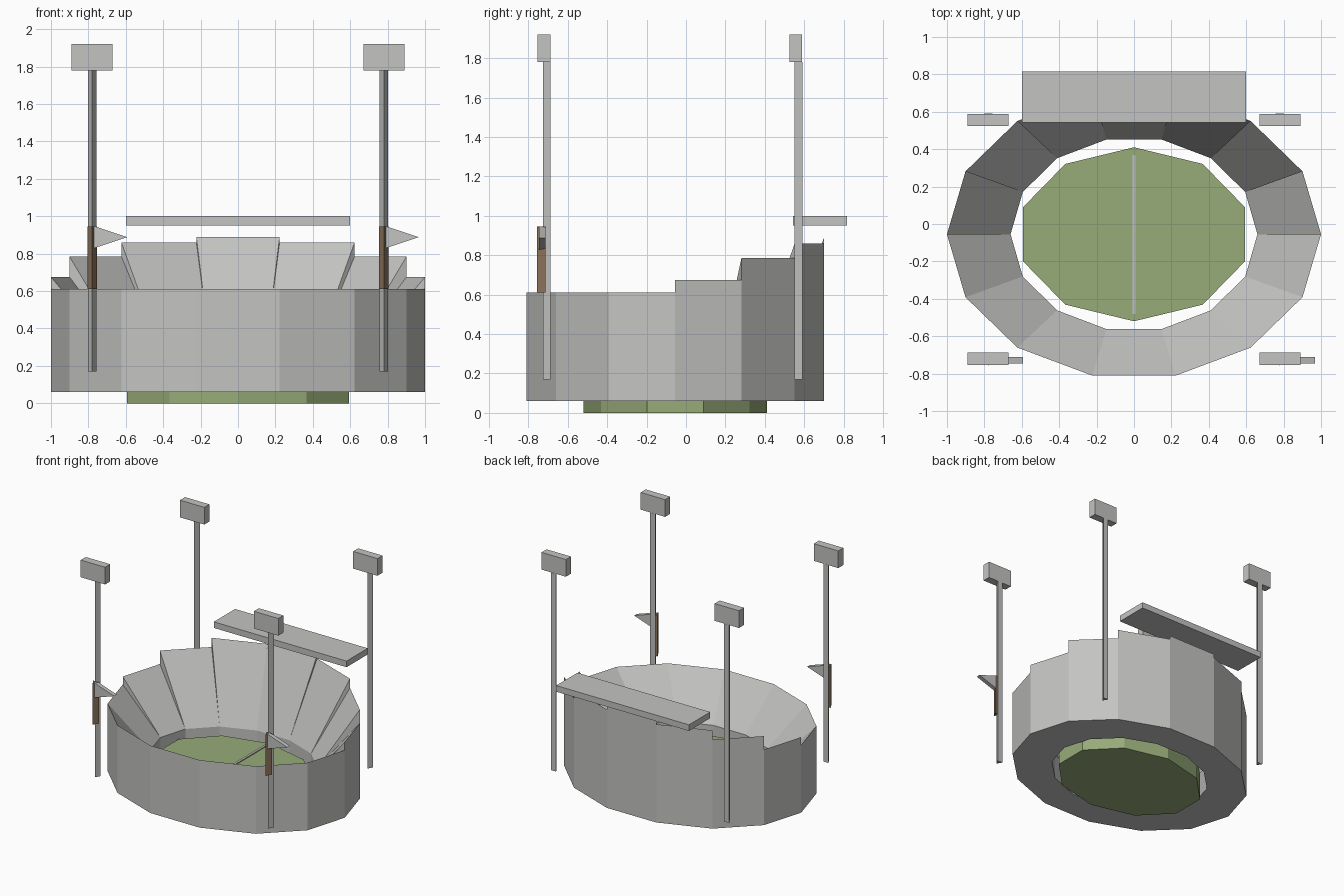
import bpy, bmesh, math

if "Cube" in bpy.data.objects:
    bpy.data.objects.remove(bpy.data.objects["Cube"])


def material(name, rgb):
    m = bpy.data.materials.new(name)
    m.diffuse_color = (*rgb, 1)
    m.use_nodes = True
    m.node_tree.nodes["Principled BSDF"].inputs["Base Color"].default_value = m.diffuse_color
    return m


GREY = material("concrete_grey", (0.55, 0.55, 0.54))
GREEN = material("grass_green", (0.31, 0.41, 0.19))
BROWN = material("wood_brown", (0.275, 0.18, 0.11))
CY = -0.055  # centre of the oval in y


def finish(name, bm, mat):
    bmesh.ops.recalc_face_normals(bm, faces=bm.faces)
    me = bpy.data.meshes.new(name)
    bm.to_mesh(me)
    bm.free()
    me.materials.append(mat)
    ob = bpy.data.objects.new(name, me)
    bpy.context.collection.objects.link(ob)
    return ob


def add_prism(bm, lower, upper):
    """Closed solid between two matching rings of points."""
    a = [bm.verts.new(p) for p in lower]
    b = [bm.verts.new(p) for p in upper]
    bm.faces.new(a)
    bm.faces.new(b)
    n = len(a)
    for i in range(n):
        j = (i + 1) % n
        bm.faces.new((a[i], a[j], b[j], b[i]))


def upright(name, outline, z0, z1, mat):
    bm = bmesh.new()
    add_prism(bm, [(x, y, z0) for x, y in outline],
              [(x, y, z1) for x, y in outline])
    return finish(name, bm, mat)


def box(name, x0, x1, y0, y1, z0, z1, mat):
    return upright(name, [(x0, y0), (x1, y0), (x1, y1), (x0, y1)], z0, z1, mat)


def oval(n, rx, ry, start=0.0):
    angles = [start + 2 * math.pi * i / n for i in range(n)]
    return [(rx * math.cos(a), CY + ry * math.sin(a)) for a in angles]


def triangle(cx, cy, r):
    """Three-sided post section with its point toward the front."""
    return [(cx + r * math.cos(math.radians(a)), cy + r * math.sin(math.radians(a)))
            for a in (-90, 30, 150)]


# Seating bowl: 14 wedges sloping to the field, taller toward the back
N = 14
outer, inner = oval(N, 1.0, 0.775), oval(N, 0.66, 0.52)
back_tops = [0.675, 0.785, 0.86, 0.89, 0.86, 0.785, 0.675]
tops = back_tops + [0.61] * 7
bm = bmesh.new()
for i, top in enumerate(tops):
    j = (i + 1) % N
    ring = [outer[i], outer[j], inner[j], inner[i]]
    heights = [top, top, 0.27, 0.27]
    add_prism(bm, [(x, y, 0.06) for x, y in ring],
              [(x, y, z) for (x, y), z in zip(ring, heights)])
finish("seating_bowl", bm, GREY)

# Playing field and its centre line
upright("field", oval(10, 0.625, 0.465, math.pi / 2), 0.0, 0.22, GREEN)
box("centre_line", -0.009, 0.009, -0.48, 0.37, 0.22, 0.228, GREY)

# Roof slab over the back stand
box("roof", -0.598, 0.598, 0.543, 0.816, 0.95, 1.0, GREY)

# Floodlights at the four corners
for side, x in (("left", -0.78), ("right", 0.78)):
    for end, y in (("front", -0.70), ("back", 0.577)):
        upright(f"light_pole_{end}_{side}", triangle(x, y, 0.0266), 0.17, 1.78, GREY)
        box(f"lamp_{end}_{side}", x - 0.11, x + 0.11, y - 0.053, y + 0.012,
            1.78, 1.92, GREY)

    # Flag staff and pennant in front of each front pole
    upright(f"flag_staff_{side}", triangle(x, -0.727, 0.03), 0.61, 0.945, BROWN)
    pennant = [(x + 0.01, 0.947), (x + 0.01, 0.829), (x + 0.187, 0.888)]
    bm = bmesh.new()
    add_prism(bm, [(px, -0.746, pz) for px, pz in pennant],
              [(px, -0.712, pz) for px, pz in pennant])
    finish(f"pennant_{side}", bm, GREY)
